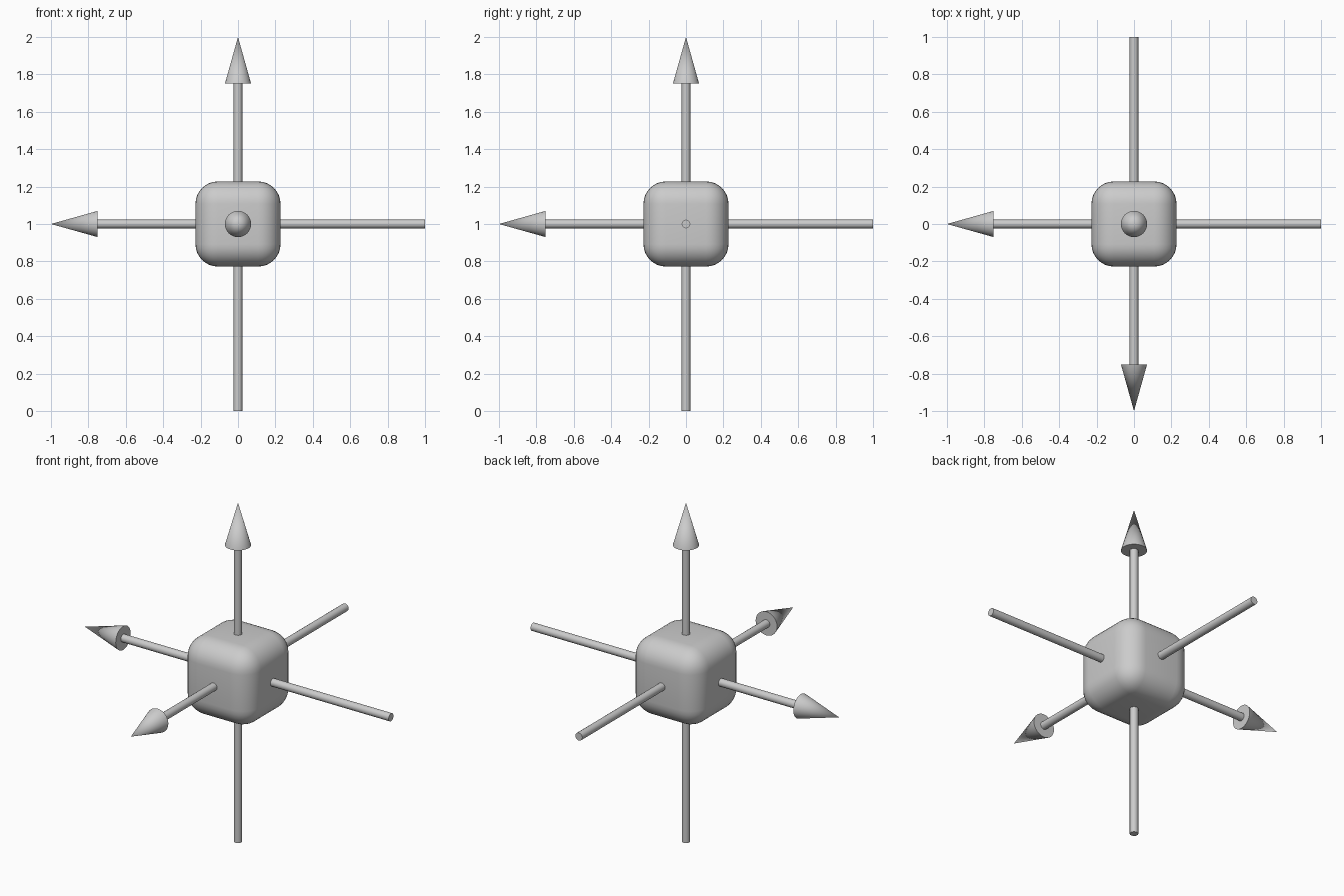
import bpy
import math
from mathutils import Vector

if "Cube" in bpy.data.objects:
    bpy.data.objects.remove(bpy.data.objects["Cube"])

CENTRE = Vector((0, 0, 1))
SHAFT_R, HEAD_R, HEAD_LEN = 0.023, 0.07, 0.25


def smooth(angle):
    bpy.ops.object.shade_smooth_by_angle(angle=math.radians(angle))


def arrow(name, direction):
    """Shaft through the centre with a cone head at the +direction end."""
    d = Vector(direction)
    rot = d.to_track_quat('Z', 'Y').to_euler()
    bpy.ops.mesh.primitive_cylinder_add(
        vertices=16, radius=SHAFT_R, depth=2 - HEAD_LEN,
        location=CENTRE - d * HEAD_LEN / 2, rotation=rot)
    bpy.context.object.name = name + "_shaft"
    smooth(40)
    bpy.ops.mesh.primitive_cone_add(
        vertices=32, radius1=HEAD_R, radius2=0, depth=HEAD_LEN,
        location=CENTRE + d * (1 - HEAD_LEN / 2), rotation=rot)
    bpy.context.object.name = name + "_head"
    smooth(40)


# Rounded cube in the middle
bpy.ops.mesh.primitive_cube_add(size=0.455, location=CENTRE)
cube = bpy.context.object
cube.name = "centre_cube"
bevel = cube.modifiers.new("rounding", 'BEVEL')
bevel.width = 0.12
bevel.segments = 8
bpy.ops.object.modifier_apply(modifier=bevel.name)
smooth(40)

# Three axis arrows
arrow("side_arrow", (-1, 0, 0))
arrow("front_arrow", (0, -1, 0))
arrow("up_arrow", (0, 0, 1))
